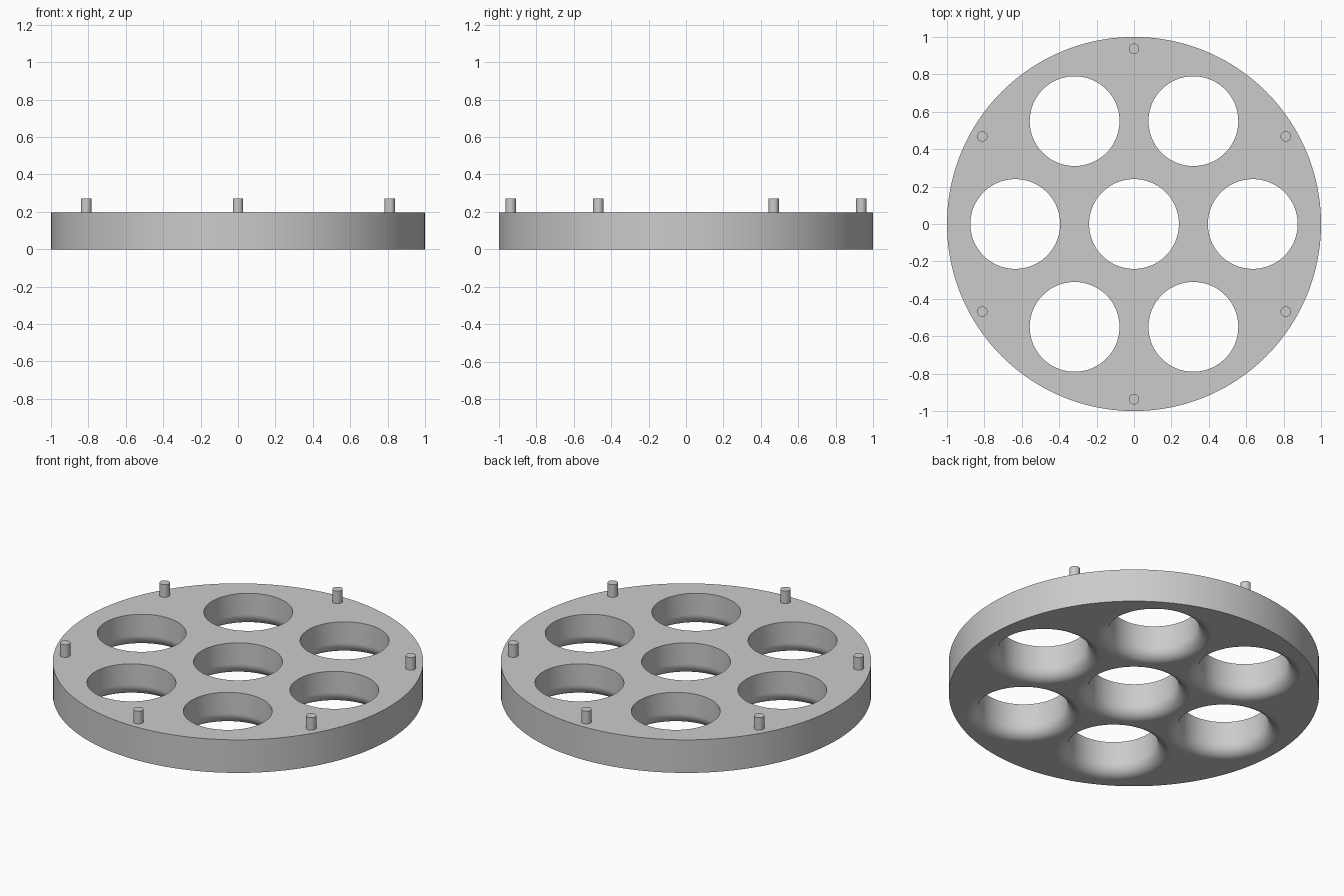
import bpy, bmesh
from math import sin, cos, pi, radians

if "Cube" in bpy.data.objects:
    bpy.data.objects.remove(bpy.data.objects["Cube"], do_unlink=True)

THICK, HOLE_R, HOLE_RING, FILLET = 0.197, 0.24, 0.635, 0.07
PIN_R, PIN_RING, PIN_TOP = 0.028, 0.937, 0.272

grey = bpy.data.materials.new("light grey")
grey.use_nodes = True
grey.diffuse_color = (0.6, 0.6, 0.6, 1)
grey.node_tree.nodes["Principled BSDF"].inputs["Base Color"].default_value = (0.6, 0.6, 0.6, 1)


def lathe(bm, profile, x=0, y=0, steps=96):
    """Closed solid of revolution from (radius, z) pairs listed bottom to top."""
    rings = [[bm.verts.new((x + r * cos(2 * pi * i / steps), y + r * sin(2 * pi * i / steps), z))
              for i in range(steps)] for r, z in profile]
    for low, high in zip(rings, rings[1:]):
        for i in range(steps):
            j = (i + 1) % steps
            bm.faces.new((low[i], low[j], high[j], high[i]))
    bm.faces.new(rings[0][::-1])
    bm.faces.new(rings[-1])


def make_object(name, bm):
    mesh = bpy.data.meshes.new(name)
    bm.to_mesh(mesh)
    bm.free()
    mesh.materials.append(grey)
    obj = bpy.data.objects.new(name, mesh)
    bpy.context.collection.objects.link(obj)
    return obj


def activate(obj):
    bpy.ops.object.select_all(action='DESELECT')
    obj.select_set(True)
    bpy.context.view_layer.objects.active = obj


def ring_points(radius, start):
    return [(radius * cos(radians(start + 60 * k)), radius * sin(radians(start + 60 * k)))
            for k in range(6)]


# Round plate
bm = bmesh.new()
lathe(bm, [(1, 0), (1, THICK)], steps=160)
plate = make_object("plate", bm)

# Seven holes, rounded over at the underside
flare = [(HOLE_R + FILLET * (1 - cos(a)), FILLET * (1 - sin(a)))
         for a in (pi / 2 * (1 - i / 10) for i in range(11))]
profile = [(HOLE_R + FILLET, -0.1)] + flare + [(HOLE_R, THICK + 0.1)]
bm = bmesh.new()
for x, y in [(0, 0)] + ring_points(HOLE_RING, 0):
    lathe(bm, profile, x, y)
cutter = make_object("hole_cutter", bm)
cutter.hide_render = True

activate(plate)
cut = plate.modifiers.new("holes", 'BOOLEAN')
cut.operation, cut.solver, cut.object = 'DIFFERENCE', 'EXACT', cutter
bpy.ops.object.modifier_apply(modifier=cut.name)
bpy.data.objects.remove(cutter, do_unlink=True)
bpy.ops.object.shade_smooth_by_angle(angle=radians(30))
weighted = plate.modifiers.new("flat_face_normals", 'WEIGHTED_NORMAL')
weighted.keep_sharp = True

# Six locating pins around the rim
for k, (x, y) in enumerate(ring_points(PIN_RING, 90)):
    bm = bmesh.new()
    lathe(bm, [(PIN_R, THICK - 0.02), (PIN_R, PIN_TOP)], x, y, steps=32)
    activate(make_object(f"pin_{k + 1}", bm))
    bpy.ops.object.shade_smooth_by_angle(angle=radians(30))
